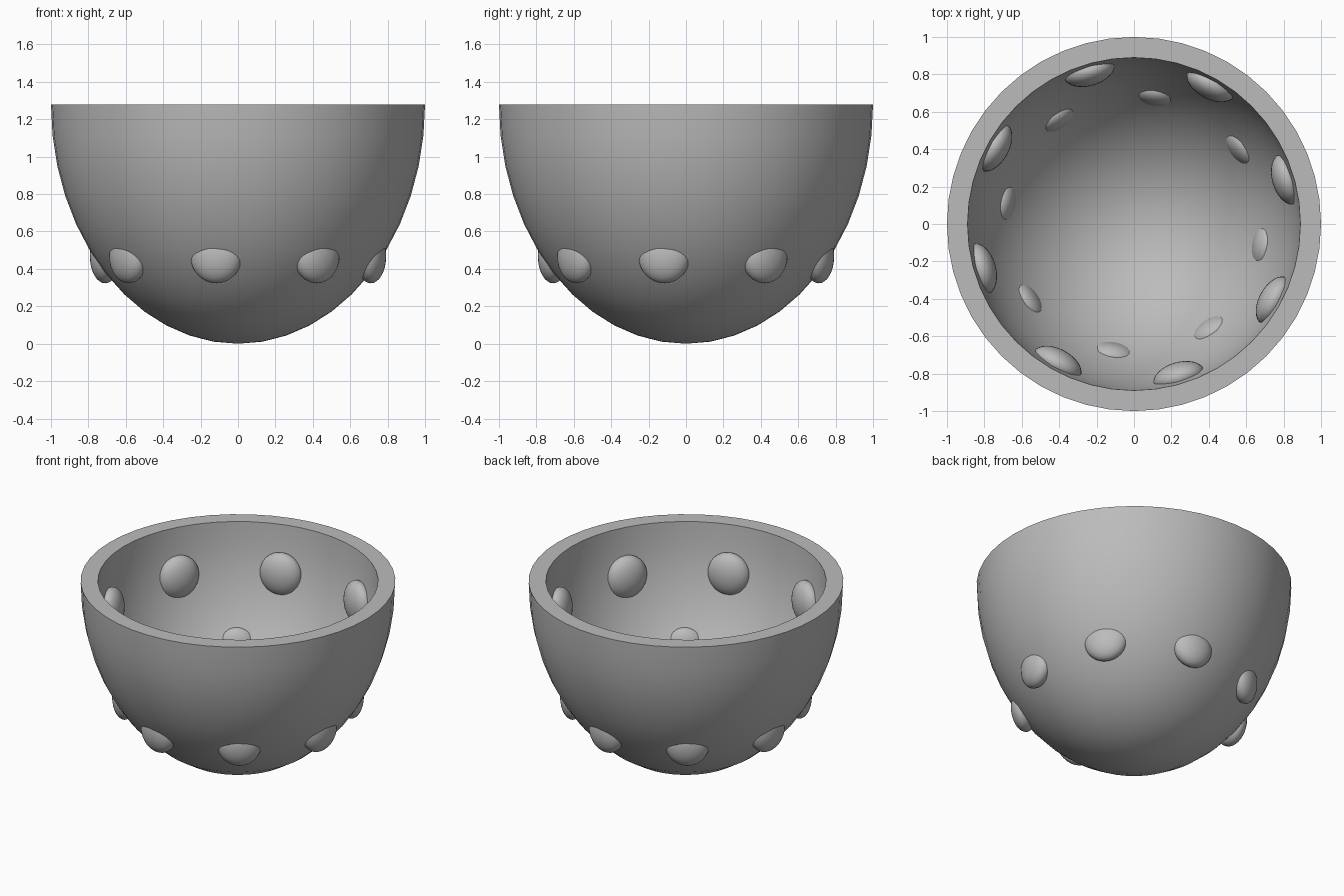
import bpy, bmesh, math
from mathutils import Matrix

old = bpy.data.objects.get("Cube")
if old:
    bpy.data.objects.remove(old, do_unlink=True)

HEIGHT = 1.28
WALL_SCALE = 0.89
RINGS = 12
SEGMENTS = 48

grey = bpy.data.materials.new("plain grey")
grey.use_nodes = True
colour = (0.5, 0.5, 0.5, 1)
grey.diffuse_color = colour
grey.node_tree.nodes["Principled BSDF"].inputs["Base Color"].default_value = colour


def finish(bm, name):
    mesh = bpy.data.meshes.new(name)
    bmesh.ops.recalc_face_normals(bm, faces=bm.faces)
    bm.to_mesh(mesh)
    bm.free()
    mesh.materials.append(grey)
    obj = bpy.data.objects.new(name, mesh)
    bpy.context.collection.objects.link(obj)
    bpy.ops.object.select_all(action="DESELECT")
    obj.select_set(True)
    bpy.context.view_layer.objects.active = obj
    bpy.ops.object.shade_smooth_by_angle(angle=math.radians(35))
    return obj


def half_ellipse(scale):
    """Profile points from the bottom pole up to the rim."""
    points = []
    for i in range(RINGS + 1):
        a = math.pi / 2 * i / RINGS
        points.append((scale * math.sin(a), 0, HEIGHT * (1 - scale * math.cos(a))))
    return points


# Bowl: outer and inner half ellipses joined by a flat rim
bm = bmesh.new()
profile = half_ellipse(1) + half_ellipse(WALL_SCALE)[::-1]
verts = [bm.verts.new(p) for p in profile]
edges = [bm.edges.new(pair) for pair in zip(verts, verts[1:])]
bmesh.ops.spin(bm, geom=verts + edges, cent=(0, 0, 0), axis=(0, 0, 1),
               angle=2 * math.pi, steps=SEGMENTS)
bmesh.ops.remove_doubles(bm, verts=bm.verts, dist=0.0005)
finish(bm, "bowl")


def stud_ring(name, radius, height, start, size):
    """Eight flattened studs evenly spaced around the bowl."""
    bm = bmesh.new()
    for i in range(8):
        turn = Matrix.Rotation(math.radians(start + 45 * i), 4, "Z")
        place = turn @ Matrix.Translation((radius, 0, height)) @ Matrix.Diagonal((*size, 1))
        bmesh.ops.create_uvsphere(bm, u_segments=32, v_segments=16, radius=1, matrix=place)
    return finish(bm, name)


# Lower studs poke through the wall, upper studs sit on the inside
stud_ring("lower_studs", 0.72, 0.47, -9.3, (0.08, 0.14, 0.147))
stud_ring("upper_studs", 0.853, 0.95, 16.3, (0.08, 0.14, 0.147))
